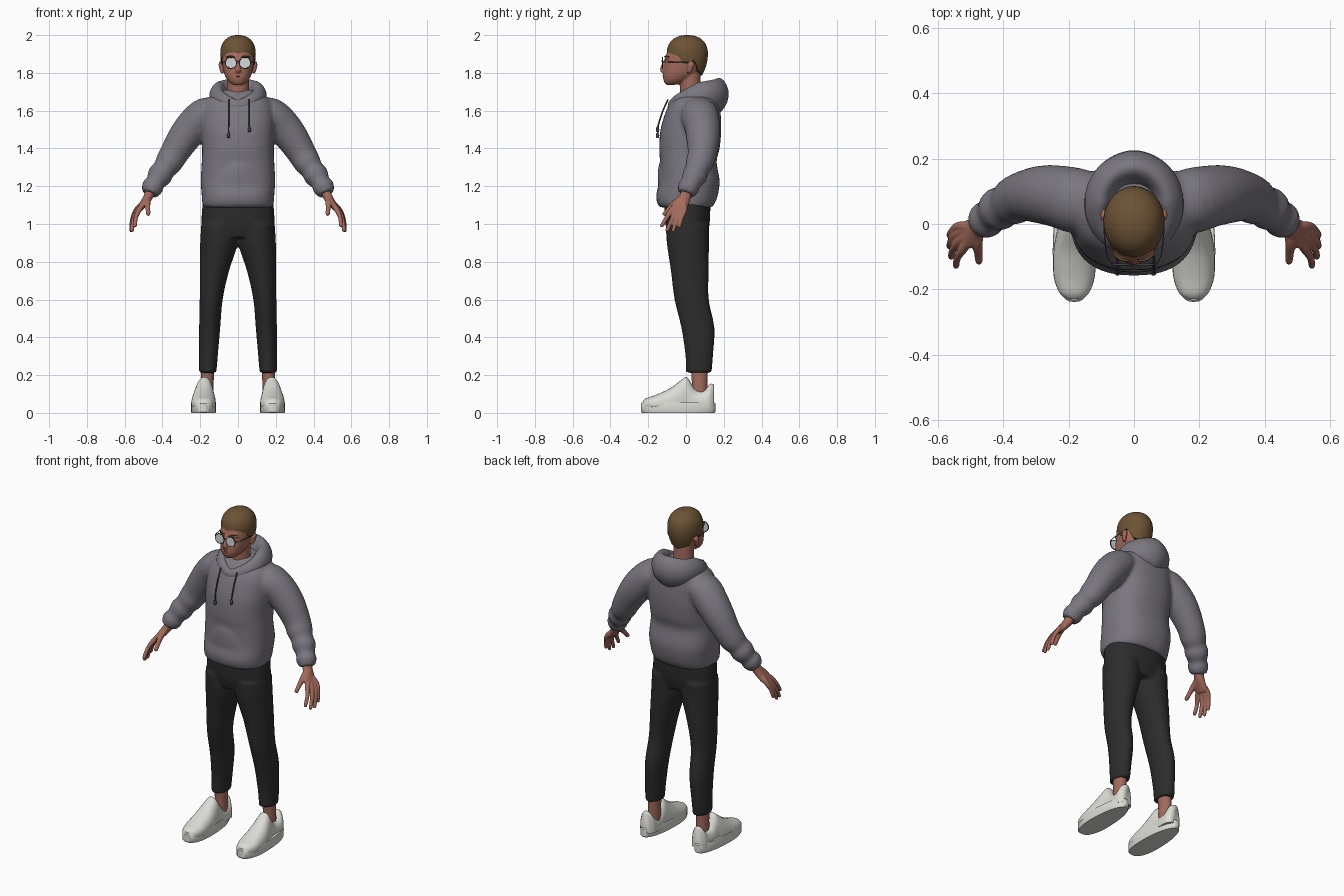
import bpy, bmesh, math
from mathutils import Vector

X, Y, Z = Vector((1, 0, 0)), Vector((0, 1, 0)), Vector((0, 0, 1))


def material(name, code):
    def lin(c):
        return c / 12.92 if c < 0.04045 else ((c + 0.055) / 1.055) ** 2.4
    m = bpy.data.materials.new(name)
    m.diffuse_color = [lin(int(code[i:i + 2], 16) / 255) for i in (0, 2, 4)] + [1]
    return m


GREY = material("grey_fleece", "7A777F")
BLACK = material("black_cloth", "2C2C2C")
SKIN = material("skin", "A36B5B")
HAIR = material("brown_hair", "6C5335")
WHITE = material("white_leather", "DCDCD6")
LENS = material("pale_lens", "D6D9DB")
DARK = material("dark_trim", "47464B")
LIP = material("lip", "8A5249")


def smooth_path(rows, sub=4):
    """Catmull-Rom through rows of numbers."""
    out = []
    for i in range(len(rows) - 1):
        p = [rows[max(i - 1, 0)], rows[i], rows[i + 1], rows[min(i + 2, len(rows) - 1)]]
        for k in range(sub):
            t = k / sub
            out.append([0.5 * (2 * b + (c - a) * t + (2 * a - 5 * b + 4 * c - d) * t * t
                               + (3 * b - a - 3 * c + d) * t ** 3) for a, b, c, d in zip(*p)])
    return out + [list(rows[-1])]


def skin_rings(bm, rings, closed=False):
    """Bridge rings of points; cap the ends unless the loop closes."""
    vs = [[bm.verts.new(p) for p in r] for r in rings]
    n = len(vs[0])
    for i in range(len(vs) - (0 if closed else 1)):
        a, b = vs[i], vs[(i + 1) % len(vs)]
        for k in range(n):
            bm.faces.new((a[k], a[(k + 1) % n], b[(k + 1) % n], b[k]))
    if not closed:
        bm.faces.new(vs[0])
        bm.faces.new(vs[-1])


def loft(bm, rows, axes=None, n=28, power=2.0, side=1, floor=None):
    """Rows are x, y, z, radius a, radius b; axes fix the ring plane."""
    rows = smooth_path([(r[0] * side, *r[1:]) for r in rows])
    cs = [Vector(r[:3]) for r in rows]
    rings = []
    for i, r in enumerate(rows):
        if axes:
            u, w = axes
        else:
            t = (cs[min(i + 1, len(cs) - 1)] - cs[max(i - 1, 0)]).normalized()
            ref = Y if abs(t.y) < 0.9 else X
            u = (ref - t * ref.dot(t)).normalized()
            w = t.cross(u)
        ring = []
        for k in range(n):
            a = 2 * math.pi * k / n
            c, s = math.cos(a), math.sin(a)
            p = (cs[i] + u * math.copysign(abs(c) ** (2 / power), c) * max(r[3], 0.001)
                 + w * math.copysign(abs(s) ** (2 / power), s) * max(r[4], 0.001))
            if floor is not None:
                p.z = max(p.z, floor)
            ring.append(p)
        rings.append(ring)
    skin_rings(bm, rings)


def finish(name, bm, mat, voxel=0, relax=4, subsurf=0, angle=50):
    bmesh.ops.recalc_face_normals(bm, faces=bm.faces)
    me = bpy.data.meshes.new(name)
    bm.to_mesh(me)
    bm.free()
    me.materials.append(mat)
    for p in me.polygons:
        p.use_smooth = True
    if not voxel and not subsurf:
        me.set_sharp_from_angle(angle=math.radians(angle))
    ob = bpy.data.objects.new(name, me)
    bpy.context.collection.objects.link(ob)
    if voxel:
        m = ob.modifiers.new("blend", 'REMESH')
        m.mode, m.voxel_size, m.use_smooth_shade = 'VOXEL', voxel, True
        m = ob.modifiers.new("relax", 'SMOOTH')
        m.factor, m.iterations = 0.5, relax
    if subsurf:
        ob.modifiers.new("round", 'SUBSURF').levels = subsurf
        ob.modifiers["round"].render_levels = subsurf
    return ob


def lerp_table(table, x):
    for (a, p), (b, q) in zip(table, table[1:]):
        if x <= b:
            return p + (q - p) * (x - a) / (b - a)
    return table[-1][1]


# hoodie body, pocket bulge and sleeves
bm = bmesh.new()
loft(bm, [(0, 0, 1.088, .178, .135), (0, 0, 1.105, .188, .15), (0, .005, 1.15, .192, .163),
          (0, .018, 1.23, .197, .16), (0, .012, 1.33, .192, .15), (0, .018, 1.4, .19, .16),
          (0, .027, 1.51, .195, .16), (0, .042, 1.62, .188, .138), (0, .055, 1.67, .155, .115),
          (0, .06, 1.71, .09, .08)], (X, Y), n=40, power=2.4)
loft(bm, [(0, -.1, 1.13, .10, .03), (0, -.105, 1.2, .13, .042), (0, -.105, 1.3, .09, .042),
          (0, -.1, 1.335, .07, .03)], (X, Y))
for s in (-1, 1):
    loft(bm, [(.10, .06, 1.59, .085, .07), (.17, .07, 1.58, .10, .09), (.235, .085, 1.52, .095, .093),
              (.29, .09, 1.45, .088, .086), (.34, .085, 1.37, .076, .076), (.37, .07, 1.32, .073, .071),
              (.393, .057, 1.288, .063, .061), (.415, .045, 1.255, .067, .066),
              (.438, .026, 1.218, .053, .051), (.452, .014, 1.195, .058, .058),
              (.467, 0, 1.16, .045, .045)], side=s)
finish("hoodie", bm, GREY, voxel=.01, relax=4)

# hood lying around the neck: cross-sections at front, side and back as (radius, height)
FRONT = [(.105, 1.60), (.115, 1.645), (.135, 1.66), (.165, 1.635), (.15, 1.58)]
SIDE = [(.05, 1.64), (.07, 1.73), (.105, 1.765), (.165, 1.70), (.14, 1.60)]
BACK = [(.04, 1.65), (.075, 1.75), (.125, 1.80), (.195, 1.68), (.10, 1.54)]
bm = bmesh.new()
rings = []
for k in range(32):
    a = 2 * math.pi * k / 32
    f = min(a, 2 * math.pi - a) / (math.pi / 2)
    p, q, t = (FRONT, SIDE, f) if f < 1 else (SIDE, BACK, f - 1)
    rings.append([(math.sin(a) * (r0 + (r1 - r0) * t), .06 - math.cos(a) * (r0 + (r1 - r0) * t),
                   z0 + (z1 - z0) * t) for (r0, z0), (r1, z1) in zip(p, q)])
skin_rings(bm, rings, closed=True)
finish("hood", bm, GREY, subsurf=2)

# drawcords with tips
bm = bmesh.new()
for x, end in ((-.05, 1.46), (.06, 1.49)):
    loft(bm, [(x, -.095, 1.66, .004, .004), (x, -.122, 1.6, .004, .004), (x, -.145, 1.53, .004, .004),
              (x, -.149, end + .025, .004, .004), (x, -.15, end + .018, .008, .008),
              (x, -.15, end, .008, .008), (x, -.15, end - .004, .004, .004)], n=10)
finish("drawcords", bm, DARK)

# trousers
bm = bmesh.new()
loft(bm, [(0, .008, .93, .17, .10), (0, .008, 1.0, .193, .117), (0, .008, 1.12, .187, .122)],
     (X, Y), n=36, power=2.3)
for s in (-1, 1):
    loft(bm, [(.16, .068, .212, .046, .068), (.157, .07, .3, .05, .073), (.15, .063, .45, .056, .088),
              (.142, .03, .6, .061, .091), (.125, .02, .75, .077, .1), (.1, .01, .9, .1, .112),
              (.1, .008, 1.0, .095, .115)], (X, Y), side=s)
finish("trousers", bm, BLACK, voxel=.01, relax=3)

# ankles
bm = bmesh.new()
for s in (-1, 1):
    loft(bm, [(.165, .072, .07, .034, .042), (.163, .072, .16, .034, .041),
              (.16, .07, .26, .036, .046)], (X, Y), side=s)
finish("ankles", bm, SKIN)

# shoe uppers and soles
bm = bmesh.new()
for s in (-1, 1):
    loft(bm, [(.183, -.228, .045, .025, .02), (.183, -.21, .045, .046, .033), (.183, -.16, .045, .063, .05),
              (.182, -.085, .045, .065, .085), (.18, -.03, .045, .058, .125), (.178, 0, .045, .052, .145),
              (.177, .02, .045, .05, .125), (.176, .05, .045, .05, .08), (.175, .095, .045, .05, .073),
              (.175, .125, .045, .046, .108), (.175, .147, .045, .03, .105)],
         (X, Z), power=2.3, side=s, floor=.03)
finish("shoe_uppers", bm, WHITE, angle=70)
bm = bmesh.new()
for s in (-1, 1):
    rings = []
    for z, g in ((0, .97), (.006, 1), (.05, 1), (.056, .97)):
        ring = []
        for k in range(40):
            a = 2 * math.pi * k / 40
            c, v = math.cos(a), math.sin(a)
            c = math.copysign(abs(c) ** .85, c)
            v = math.copysign(abs(v) ** .85, v)
            ring.append((s * (.183 + g * c * (.065 - .009 * v)), -.042 + g * v * .197, z))
        rings.append(ring)
    skin_rings(bm, rings)
finish("shoe_soles", bm, WHITE, angle=40)

# hands: each finger runs from the wrist through its knuckle
KNUCKLES = [((.52, -.072, 1.08), (.545, -.128, .99)), ((.532, -.05, 1.07), (.56, -.10, .967)),
            ((.536, -.027, 1.07), (.565, -.068, .966)), ((.534, -.006, 1.08), (.565, -.035, .988))]
bm = bmesh.new()
for s in (-1, 1):
    loft(bm, [(.455, .01, 1.19, .03, .027), (.475, -.005, 1.145, .031, .025),
              (.505, -.03, 1.10, .044, .019), (.52, -.038, 1.08, .04, .015)], n=16, side=s)
    for k, tip in KNUCKLES:
        mid = [(p + q) / 2 + d for p, q, d in zip(k, tip, (.008, -.002, 0))]
        loft(bm, [(.485, -.015, 1.13, .014, .014), (*k, .014, .014), (*mid, .0115, .0115),
                  (*tip, .010, .010), (tip[0], tip[1] - .003, tip[2] - .006, .004, .004)], n=12, side=s)
    loft(bm, [(.475, -.01, 1.14, .018, .018), (.48, -.055, 1.115, .017, .017),
              (.477, -.09, 1.08, .013, .013), (.475, -.115, 1.052, .011, .011),
              (.475, -.12, 1.046, .004, .004)], n=12, side=s)
finish("hands", bm, SKIN, voxel=.004, relax=3)

# head, neck, nose, brows and ears
bm = bmesh.new()
loft(bm, [(0, -.08, 1.737, .025, .025), (0, -.06, 1.75, .046, .055), (0, -.037, 1.78, .067, .085),
          (0, -.018, 1.82, .079, .10), (0, -.006, 1.87, .085, .104), (0, .002, 1.93, .083, .097),
          (0, .004, 1.97, .06, .075), (0, .005, 1.985, .02, .03)], (X, Y), n=32, power=2.15)
loft(bm, [(0, .03, 1.6, .068, .062), (0, .025, 1.68, .059, .056), (0, .02, 1.8, .058, .056)], (X, Y))
loft(bm, [(0, -.108, 1.87, .008, .009), (0, -.118, 1.845, .010, .010), (0, -.126, 1.82, .012, .014),
          (0, -.12, 1.808, .012, .016)], n=12)
loft(bm, [(0, -.106, 1.79, .022, .014), (0, -.107, 1.775, .022, .014)], (X, Y), n=14)
loft(bm, [(0, -.098, 1.757, .018, .018), (0, -.098, 1.745, .014, .014)], (X, Y), n=14)
for s in (-1, 1):
    loft(bm, [(.01, -.106, 1.877, .006, .006), (.035, -.103, 1.881, .008, .007),
              (.06, -.086, 1.877, .006, .006)], n=10, side=s)
    loft(bm, [(.083, .013, 1.797, .007, .006), (.088, .02, 1.815, .013, .009),
              (.093, .027, 1.845, .019, .01), (.092, .027, 1.86, .011, .007)], n=14, side=s)
finish("head", bm, SKIN, voxel=.0055, relax=3)

# lips
bm = bmesh.new()
loft(bm, [(-.024, -.109, 1.782, .004, .002), (0, -.1195, 1.783, .005, .005),
          (.024, -.109, 1.782, .004, .002)], n=10)
finish("lips", bm, LIP)

# short hair cap with a shaped hairline, by degrees from the front
HAIRLINE = [(0, 1.905), (45, 1.90), (65, 1.888), (78, 1.845), (90, 1.848), (97, 1.868),
            (112, 1.862), (130, 1.81), (180, 1.785)]
bm = bmesh.new()
rings = []
for j in range(-1, 15):
    ring = []
    for k in range(64):
        a = 2 * math.pi * k / 64
        deg = math.degrees(min(a, 2 * math.pi - a))
        z0 = lerp_table(HAIRLINE, deg)
        t = math.sin(max(j, 0) / 14 * math.pi / 2)
        z = z0 + (1.9995 - z0) * t
        if z > 1.9:
            g = max(1 - ((z - 1.9) / .1) ** 2.3, 0) ** (1 / 2.3)
        else:
            g = 1 - .22 * ((1.9 - z) / .1) ** 2
        g *= .86 if j < 0 else 1
        ring.append((math.sin(a) * .094 * g, .007 - math.cos(a) * .109 * g, z))
    rings.append(ring)
skin_rings(bm, rings)
finish("hair", bm, HAIR, angle=60)

# eyebrows
bm = bmesh.new()
for s in (-1, 1):
    loft(bm, [(.014, -.112, 1.883, .003, .003), (.038, -.109, 1.888, .004, .004),
              (.062, -.09, 1.884, .003, .003)], n=8, side=s)
finish("eyebrows", bm, HAIR)

# glasses: lenses, then rims, bridge and temples
bm = bmesh.new()
for s in (-1, 1):
    loft(bm, [(.037, -.126, 1.853, .027, .027), (.037, -.121, 1.853, .027, .027)],
         (X, Z), power=2.6, side=s)
finish("lenses", bm, LENS, angle=40)
bm = bmesh.new()
for s in (-1, 1):
    rings = []
    for k in range(28):
        a = 2 * math.pi * k / 28
        rings.append([(s * (.037 + math.cos(a) * (.029 + .0025 * math.cos(b))),
                       -.1235 + .0035 * math.sin(b),
                       1.853 + math.sin(a) * (.029 + .0025 * math.cos(b)))
                      for b in [math.pi * i / 3 for i in range(6)]])
    skin_rings(bm, rings, closed=True)
    loft(bm, [(.066, -.122, 1.858, .002, .002), (.082, -.10, 1.858, .002, .002),
              (.09, -.04, 1.858, .002, .002), (.092, .02, 1.858, .002, .002)], n=8, side=s)
loft(bm, [(-.01, -.124, 1.858, .0025, .0025), (0, -.128, 1.862, .0025, .0025),
          (.01, -.124, 1.858, .0025, .0025)], n=8)
finish("glasses_frame", bm, DARK)
